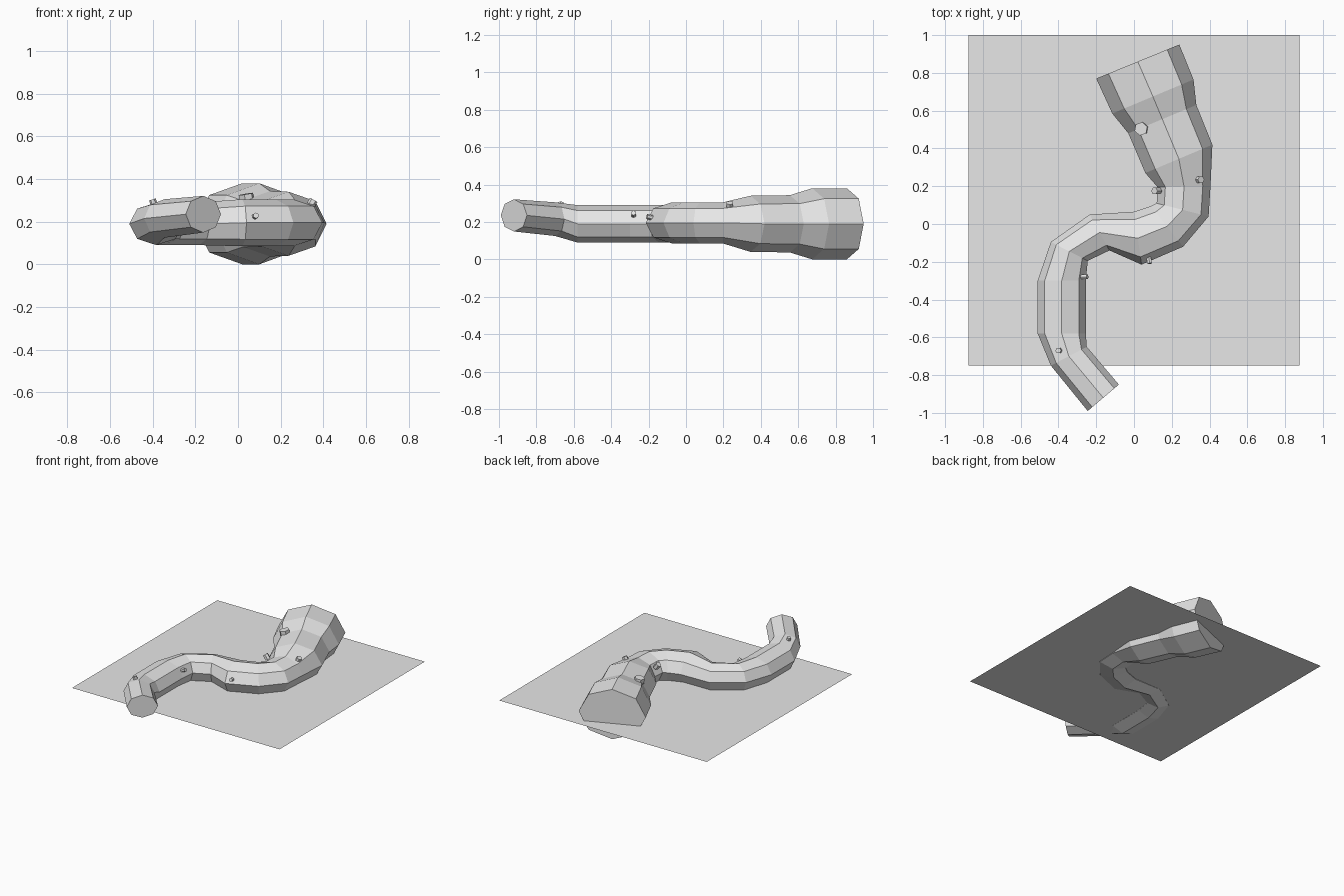
import bpy, bmesh, math
from mathutils import Vector

grey = bpy.data.materials.new("light grey")
grey.diffuse_color = (0.8, 0.8, 0.8, 1)


def finish(bm, name):
    bmesh.ops.recalc_face_normals(bm, faces=bm.faces[:])
    mesh = bpy.data.meshes.new(name)
    bm.to_mesh(mesh)
    bm.free()
    mesh.materials.append(grey)
    obj = bpy.data.objects.new(name, mesh)
    bpy.context.collection.objects.link(obj)
    return obj


# Winding eight-sided trunk: left x, y, right x, y, centre z, half height
RINGS = [
    (-0.20, 0.77, 0.24, 0.95, 0.19, 0.19),
    (-0.115, 0.585, 0.315, 0.765, 0.19, 0.19),
    (-0.03, 0.48, 0.33, 0.63, 0.19, 0.153),
    (0.06, 0.27, 0.415, 0.42, 0.19, 0.15),
    (0.125, 0.195, 0.405, 0.20, 0.195, 0.11),
    (0.12, 0.11, 0.395, 0.04, 0.195, 0.11),
    (0.09, 0.095, 0.26, -0.12, 0.195, 0.11),
    (0.00, 0.065, 0.04, -0.215, 0.195, 0.11),
    (-0.235, 0.05, -0.13, -0.14, 0.19, 0.10),
    (-0.44, -0.095, -0.245, -0.195, 0.19, 0.10),
    (-0.51, -0.30, -0.255, -0.30, 0.19, 0.10),
    (-0.51, -0.58, -0.255, -0.58, 0.19, 0.10),
    (-0.44, -0.75, -0.25, -0.65, 0.215, 0.09),
    (-0.245, -0.99, -0.08, -0.85, 0.235, 0.086),
]
bm = bmesh.new()
loops = []
for lx, ly, rx, ry, z, h in RINGS:
    left, right = Vector((lx, ly, z)), Vector((rx, ry, z))
    mid, half = (left + right) / 2, (right - left) / 2
    loops.append([bm.verts.new(mid + half * math.cos(a) + Vector((0, 0, h * math.sin(a))))
                  for a in (i * math.pi / 4 for i in range(8))])
for a, b in zip(loops, loops[1:]):
    for i in range(8):
        j = (i + 1) % 8
        bm.faces.new((a[i], a[j], b[j], b[i]))
bm.faces.new(loops[0])
bm.faces.new(loops[-1])
finish(bm, "trunk")


# Small six-sided twig stubs: centre, outward direction, radius
STUBS = [
    ((0.04, 0.505, 0.31), (-0.15, -0.05, 0.9), 0.036),
    ((0.12, 0.175, 0.27), (-0.6, 0.0, 0.8), 0.02),
    ((0.345, 0.235, 0.285), (0.5, 0.0, 0.85), 0.02),
    ((0.08, -0.19, 0.225), (0.2, -0.95, 0.2), 0.014),
    ((-0.265, -0.28, 0.24), (0.9, 0.0, 0.4), 0.014),
    ((-0.395, -0.67, 0.285), (-0.3, 0.0, 0.9), 0.016),
]
for n, (pos, axis, r) in enumerate(STUBS):
    bm = bmesh.new()
    bmesh.ops.create_cone(bm, cap_ends=True, segments=6, radius1=r, radius2=r, depth=0.04)
    stub = finish(bm, f"twig_stub_{n + 1}")
    stub.location = pos
    stub.rotation_euler = Vector(axis).to_track_quat('Z', 'Y').to_euler()

# Flat ground sheet cutting through the lower trunk
bm = bmesh.new()
bm.faces.new([bm.verts.new((x, y, 0.12)) for x, y in
              ((-0.875, -0.75), (0.875, -0.75), (0.875, 1.0), (-0.875, 1.0))])
sheet = finish(bm, "ground_sheet")
if sheet.data.polygons[0].normal.z < 0:
    sheet.data.flip_normals()
